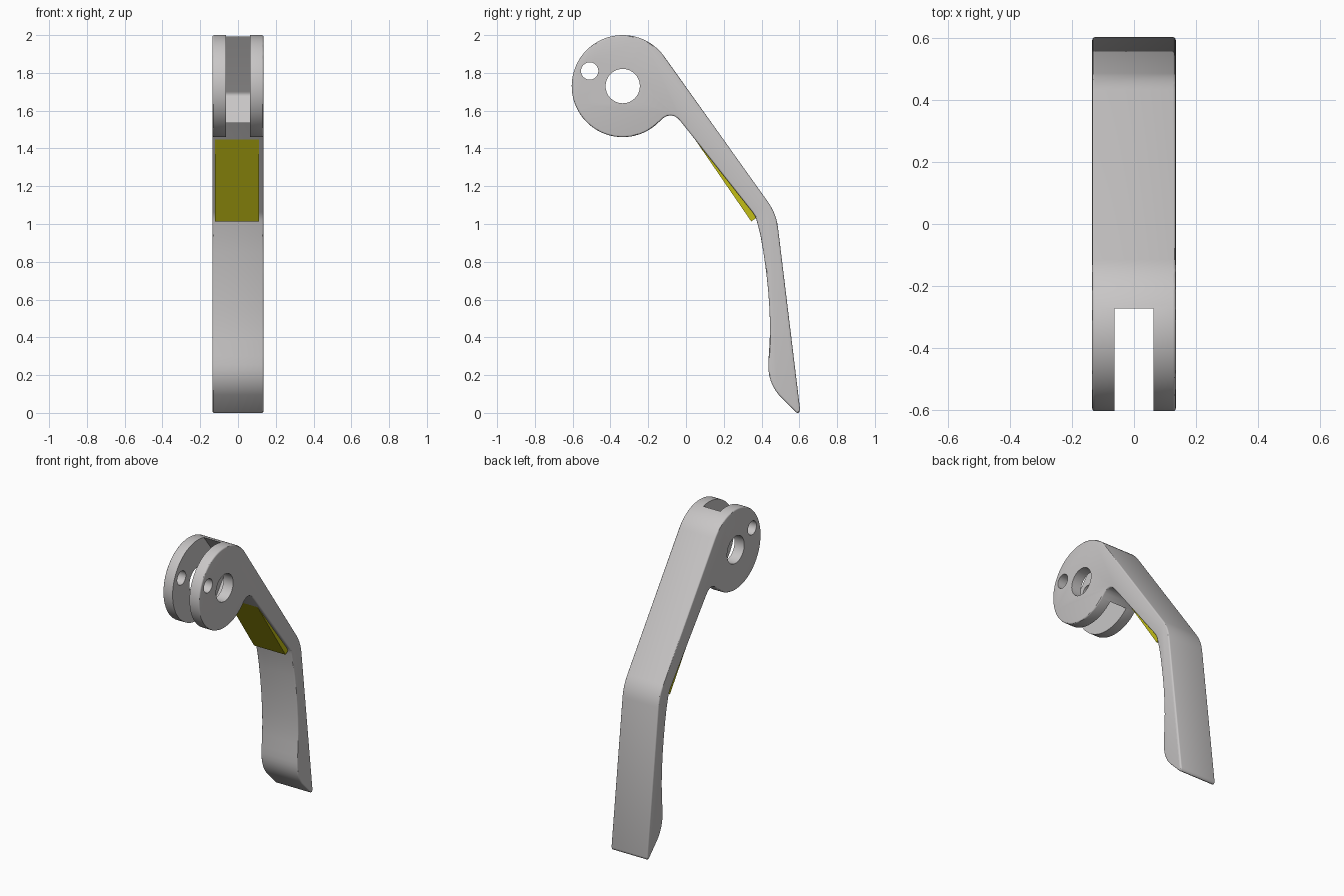
import bpy, bmesh, math
from mathutils import Vector

cube = bpy.data.objects.get("Cube")
if cube:
    bpy.data.objects.remove(cube)

HALF_W = 0.135          # half width of the lever
SLOT = 0.063            # half width of the fork slot
PIVOT = (-0.335, 1.73)  # pivot centre in (y, z)
R = 0.27                # radius of the pivot head


def material(name, rgb):
    m = bpy.data.materials.new(name)
    m.use_nodes = True
    m.diffuse_color = (*rgb, 1)
    m.node_tree.nodes["Principled BSDF"].inputs["Base Color"].default_value = (*rgb, 1)
    return m


def extrude_profile(name, pts, x0, x1, mat=None, bevel=0.0):
    """Extrude a closed (y, z) outline along x, optionally rounding both rims."""
    bm = bmesh.new()
    face = bm.faces.new([bm.verts.new((x0, y, z)) for y, z in pts])
    new = bmesh.ops.extrude_face_region(bm, geom=[face])["geom"]
    bmesh.ops.translate(bm, vec=(x1 - x0, 0, 0),
                        verts=[v for v in new if isinstance(v, bmesh.types.BMVert)])
    bmesh.ops.recalc_face_normals(bm, faces=bm.faces[:])
    if bevel:
        rims = [e for e in bm.edges if abs(e.verts[0].co.x - e.verts[1].co.x) < 1e-6]
        bmesh.ops.bevel(bm, geom=rims, offset=bevel, segments=3, profile=0.5,
                        affect='EDGES', clamp_overlap=True)
    me = bpy.data.meshes.new(name)
    bm.to_mesh(me)
    bm.free()
    ob = bpy.data.objects.new(name, me)
    bpy.context.collection.objects.link(ob)
    if mat:
        me.materials.append(mat)
    return ob


def arc(centre, r, a0, a1, n):
    """Points on an arc, angles in degrees."""
    angles = [math.radians(a0 + (a1 - a0) * i / n) for i in range(n + 1)]
    return [(centre[0] + r * math.cos(a), centre[1] + r * math.sin(a)) for a in angles]


def round_corner(a, b, c, d, n=6):
    """Soften corner b between a and c, starting a distance d from it."""
    a, b, c = Vector(a), Vector(b), Vector(c)
    p, q = b + (a - b).normalized() * d, b + (c - b).normalized() * d
    return [tuple(p * (1 - t) ** 2 + b * 2 * t * (1 - t) + q * t * t)
            for t in (i / n for i in range(n + 1))]


def cut(ob, cutter):
    cutter.hide_render = True
    mod = ob.modifiers.new("cut", 'BOOLEAN')
    mod.operation = 'DIFFERENCE'
    mod.solver = 'EXACT'
    mod.object = cutter
    bpy.context.view_layer.objects.active = ob
    bpy.ops.object.modifier_apply(modifier=mod.name)
    bpy.data.objects.remove(cutter)


grey = material("light_grey", (0.58, 0.565, 0.565))
yellow = material("olive_yellow", (0.54, 0.51, 0.008))

# Lever: round pivot head, straight arm, bent handle with a flared tip
head = arc(PIVOT, R, 35.5, 314, 64)
neck = [(-0.122, 1.560), (-0.100, 1.572), (-0.080, 1.575), (-0.060, 1.570),
        (-0.042, 1.558), (-0.020, 1.533)]
grip = round_corner((-0.02, 1.533), (0.370, 1.040), (0.41, 0.85), 0.03)
grip += [(0.394, 0.94), (0.410, 0.85), (0.424, 0.75), (0.435, 0.65), (0.442, 0.55),
         (0.445, 0.46), (0.443, 0.38), (0.438, 0.30)]
grip += round_corner((0.438, 0.30), (0.433, 0.165), (0.50, 0.085), 0.09)
tip = round_corner((0.50, 0.085), (0.594, -0.008), (0.606, 0.02), 0.018, 4)
tip += [(0.604, 0.018)]
elbow = round_corner((0.604, 0.018), (0.478, 1.055), (-0.115, 1.887), 0.075, 8)
lever = extrude_profile("lever", head + neck + grip + tip + elbow,
                        -HALF_W, HALF_W, grey, bevel=0.011)

# Fork slot between the two cheeks
slot = [(-0.8, 2.2), (-0.425, 2.2), (-0.27, 1.988)]
slot += round_corner((-0.27, 1.988), (-0.035, 1.685), (-0.145, 1.54), 0.02, 4)
slot += [(-0.145, 1.54), (-0.205, 1.46), (-0.205, 1.3), (-0.8, 1.3)]
cut(lever, extrude_profile("slot_cutter", slot, -SLOT, SLOT))

# Pivot hole and small pin hole through both cheeks
for centre, r in ((PIVOT, 0.091), ((-0.51, 1.81), 0.046)):
    cut(lever, extrude_profile("hole_cutter", arc(centre, r, 0, 348.75, 31), -0.3, 0.3))

# Wedge pad under the arm
pad = extrude_profile("wedge_pad", [(0.022, 1.485), (0.345, 1.014), (0.372, 1.032),
                                    (0.372, 1.06), (0.06, 1.46)],
                      -0.122, 0.112, yellow)

bpy.ops.object.select_all(action='DESELECT')
lever.select_set(True)
bpy.context.view_layer.objects.active = lever
bpy.ops.object.shade_smooth_by_angle(angle=math.radians(30))
